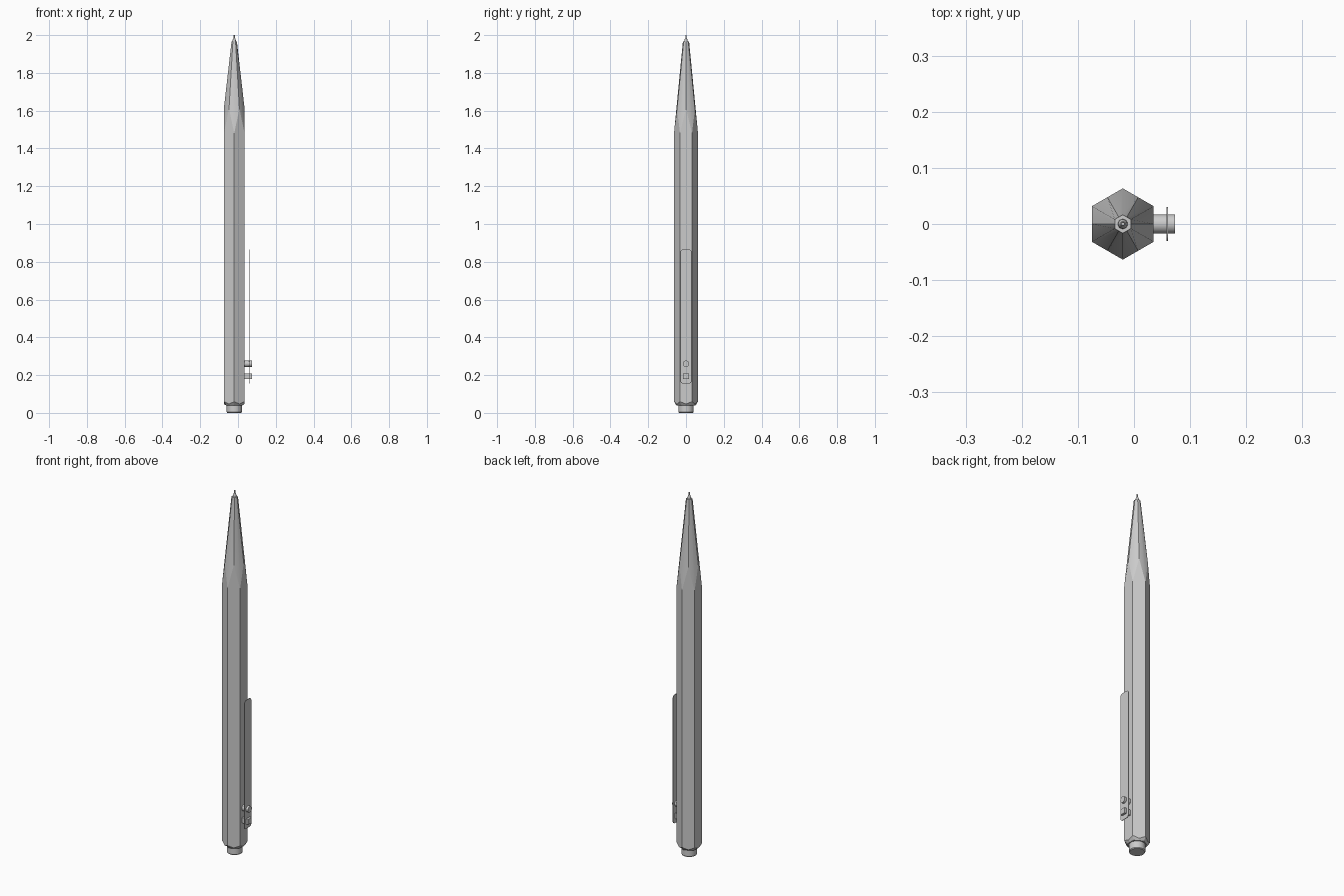
import bpy, bmesh, math

if "Cube" in bpy.data.objects:
    bpy.data.objects.remove(bpy.data.objects["Cube"])

CX = -0.02          # barrel axis
R = 0.0635          # hexagon corner radius
APO = math.cos(math.pi / 6)


def finish(name, bm, smooth=None):
    bmesh.ops.recalc_face_normals(bm, faces=bm.faces)
    me = bpy.data.meshes.new(name)
    bm.to_mesh(me)
    bm.free()
    ob = bpy.data.objects.new(name, me)
    bpy.context.collection.objects.link(ob)
    if smooth:
        bpy.ops.object.select_all(action='DESELECT')
        bpy.context.view_layer.objects.active = ob
        ob.select_set(True)
        bpy.ops.object.shade_smooth_by_angle(angle=math.radians(smooth))
    return ob


def hex_ring(r, z_corner, z_mid):
    """12 points: hexagon corners alternating with the middles of its flats."""
    pts = []
    for i in range(12):
        a = math.radians(90 + 30 * i)
        rr, z = (r, z_corner) if i % 2 == 0 else (r * APO, z_mid)
        pts.append((CX + rr * math.cos(a), rr * math.sin(a), z))
    return pts


def round_ring(r, z, n=24):
    return [(CX + r * math.cos(2 * math.pi * i / n),
             r * math.sin(2 * math.pi * i / n), z) for i in range(n)]


def loft(name, rings, smooth=None, cap_start=True, cap_end=True):
    bm = bmesh.new()
    rows = [[bm.verts.new(p) for p in ring] for ring in rings]
    for a, b in zip(rows, rows[1:]):
        n = len(a)
        for i in range(n):
            j = (i + 1) % n
            bm.faces.new((a[i], a[j], b[j], b[i]))
    if cap_start:
        bm.faces.new(rows[0])
    if cap_end:
        bm.faces.new(rows[-1])
    return finish(name, bm, smooth)


def x_cylinder(name, r, x0, x1, z, n, turn=0):
    """Small post running along x."""
    ring = [(r * math.cos(2 * math.pi * i / n + turn),
             r * math.sin(2 * math.pi * i / n + turn)) for i in range(n)]
    return loft(name, [[(x, y, z + dz) for y, dz in ring] for x in (x0, x1)],
                35 if n > 8 else None)


# Hexagonal barrel with chamfered lower end and scalloped upper edge
loft("barrel", [hex_ring(0.051, 0.04, 0.04),
                hex_ring(R, 0.06, 0.047),
                hex_ring(R, 1.48, 1.61)], cap_end=False)

# Tapered nose, from the scalloped edge to a small hexagon
loft("nose_cone", [hex_ring(R, 1.48, 1.61),
                   hex_ring(0.0165, 1.965, 1.965)], 32, cap_start=False)

# Metal tip and lead
loft("tip_sleeve", [round_ring(0.009, 1.96), round_ring(0.008, 1.975),
                    round_ring(0.0045, 1.985)], 35)
loft("lead", [round_ring(0.004, 1.98, 12), round_ring(0.003, 2.0, 12)], 35)

# Push button at the lower end
loft("push_button", [round_ring(0.037, 0.0, 32), round_ring(0.04, 0.004, 32),
                     round_ring(0.04, 0.045, 32)], 35)

# Clip plate with rounded corners
Z0, Z1, HW, CR = 0.155, 0.865, 0.03, 0.015
outline = []
for k, (sy, zc) in enumerate([(1, Z1 - CR), (-1, Z1 - CR), (-1, Z0 + CR), (1, Z0 + CR)]):
    for i in range(6):
        a = math.radians(90 * k + 18 * i)
        outline.append((sy * (HW - CR) + CR * math.cos(a), zc + CR * math.sin(a)))
loft("clip_plate", [[(x, y, z) for y, z in outline] for x in (0.0575, 0.0605)])

# Two posts that hold the clip: one round, one square
for label, z, n, turn, r in (("round", 0.26, 20, 0, 0.017),
                             ("square", 0.195, 4, math.pi / 4, 0.021)):
    x_cylinder(label + "_clip_post", r, 0.034, 0.073, z, n, turn)
